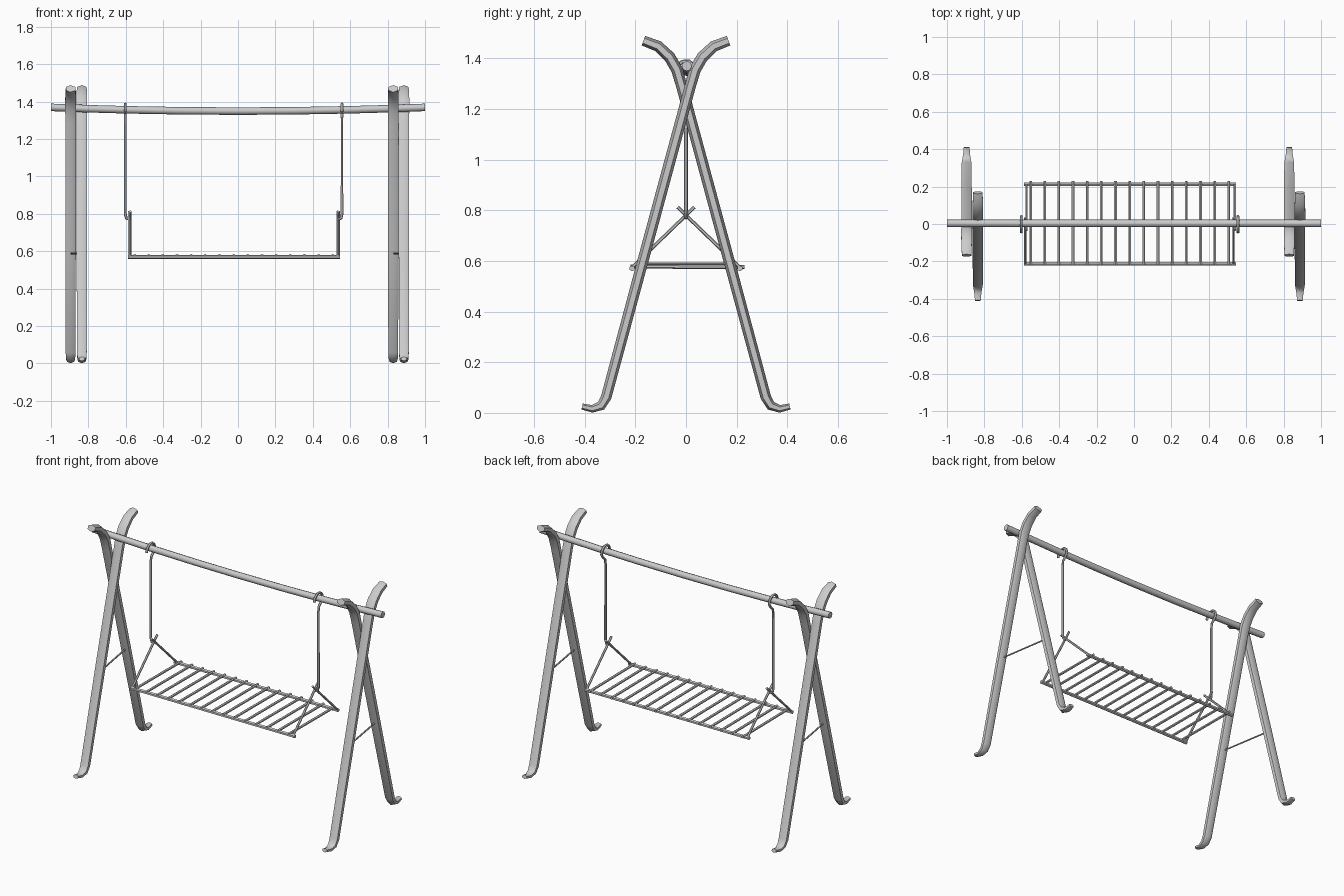
import bpy, bmesh, math
from mathutils import Vector

if "Cube" in bpy.data.objects:
    bpy.data.objects.remove(bpy.data.objects["Cube"])


def tube(name, pts, radii, sides=8, side_axis=(1, 0, 0), stretch=1.0):
    """Capped tube through pts; side_axis is the constant cross-section axis."""
    pts = [Vector(p) for p in pts]
    if not isinstance(radii, (list, tuple)):
        radii = [radii] * len(pts)
    bm = bmesh.new()
    rings = []
    for i, p in enumerate(pts):
        a = (p - pts[i - 1]).normalized() if i > 0 else Vector()
        b = (pts[i + 1] - p).normalized() if i < len(pts) - 1 else Vector()
        t = (a + b).normalized()
        u = Vector(side_axis)
        u = (u - t * u.dot(t)).normalized()
        v = t.cross(u)
        ring = []
        for k in range(sides):
            ang = 2 * math.pi * k / sides
            # first vertex lies in the bending plane
            ring.append(bm.verts.new(p + radii[i] * (v * math.cos(ang) + u * math.sin(ang) * stretch)))
        rings.append(ring)
    for r0, r1 in zip(rings, rings[1:]):
        for k in range(sides):
            bm.faces.new((r0[k], r0[(k + 1) % sides], r1[(k + 1) % sides], r1[k]))
    bm.faces.new(rings[0])
    bm.faces.new(rings[-1])
    bmesh.ops.recalc_face_normals(bm, faces=bm.faces)
    me = bpy.data.meshes.new(name)
    bm.to_mesh(me)
    bm.free()
    ob = bpy.data.objects.new(name, me)
    bpy.context.collection.objects.link(ob)
    bpy.ops.object.select_all(action='DESELECT')
    bpy.context.view_layer.objects.active = ob
    ob.select_set(True)
    bpy.ops.object.shade_smooth_by_angle(angle=math.radians(50))
    return ob


# Crossed legs with curled feet and flared tops
LEG = [(-.41, .025), (-.37, .016), (-.335, .028), (-.315, .062), (-.17, .60), (.017, 1.29),
       (.036, 1.355), (.065, 1.405), (.11, 1.447), (.168, 1.469)]
LEG_R = [.012, .015, .019, .021, .022, .022, .023, .023, .022, .020]
for label, x, s in (("left_back", -.895, -1), ("left_front", -.835, 1),
                    ("right_back", .83, -1), ("right_front", .887, 1)):
    tube(label + "_leg", [(x, y * s, z) for y, z in LEG], LEG_R, 6, stretch=1.45)

# Thin braces tying each leg pair
for label, xb, xf in (("left", -.895, -.835), ("right", .83, .887)):
    tube(label + "_brace", [(xf, -.18, .588), (xb, .18, .588)], .005, 6)

# Sagging top beam
tube("top_beam", [(x, .003, 1.349 + .02 * x * x) for x in (-1, -.8, -.6, -.3, 0, .3, .6, .8, 1)],
     .02, 8, side_axis=(0, 1, 0))

# Hooks over the beam, hanging down to the seat hangers
for label, x, xs in (("left", -.603, -.578), ("right", .556, .535)):
    path = [(x, -.043, 1.345), (x, -.034, 1.37), (x, -.015, 1.386), (x, .012, 1.387),
            (x, .034, 1.37), (x, .04, 1.345), (x, .026, 1.322), (x, .004, 1.303), (x, 0, 1.27),
            (x, 0, .795)]
    tube(label + "_hook", path, [.008] * 7 + [.007, .007, .008], 6)
    d = xs - x
    tube(label + "_hook_end", [(x, 0, .80), (x + d * .25, 0, .776), (x + d * .75, 0, .771),
                               (x + d * 1.1, 0, .785)], .008, 6, side_axis=(0, 1, 0))
    # Crossed diagonal hangers
    for side, s in (("front", -1), ("back", 1)):
        tube(f"{label}_{side}_hanger", [(xs + s * .003, -s * .033, .812), (xs + s * .003, s * .212, .575)],
             .007, 6)

# Seat rails and slats
for side, y in (("front", -.213), ("back", .213)):
    tube(side + "_seat_rail", [(-.588, y, .57), (.545, y, .57)], .011, 6, side_axis=(0, 1, 0))
for i in range(15):
    x = -.553 + i * .0757
    tube(f"seat_slat_{i + 1}", [(x, -.22, .578), (x, .23, .575)], .008, 6)
